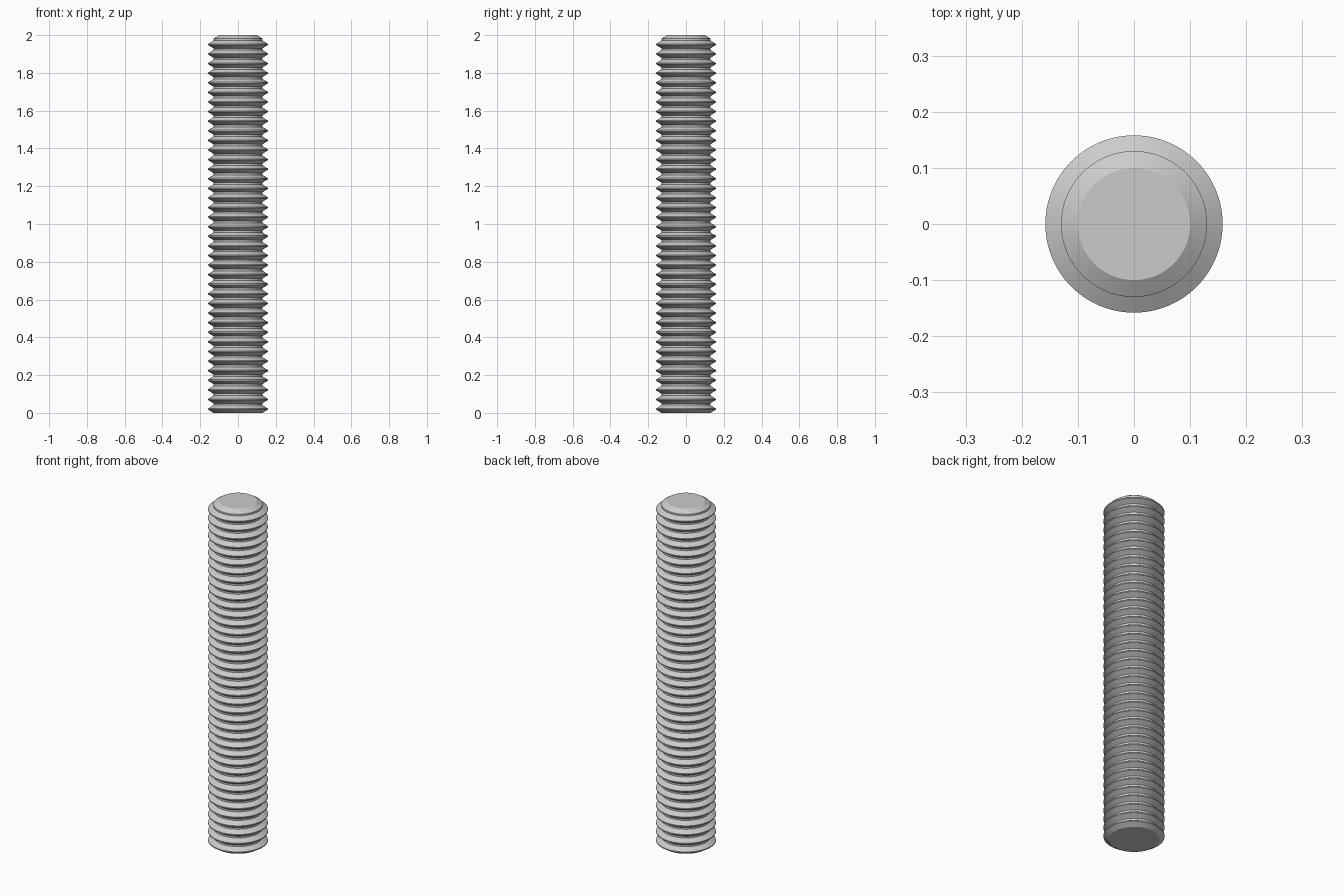
import bpy, bmesh, math

cube = bpy.data.objects.get("Cube")
if cube:
    bpy.data.objects.remove(cube, do_unlink=True)

CREST, ROOT = 0.158, 0.13      # thread radii
TURNS, PITCH = 39, 0.0508      # number of ridges and their spacing
FLANK, FLAT = 0.0175, 0.006    # height of a sloped flank and of a crest
TIP = 0.1                      # radius of the flat top
SEGMENTS = 96

# Steel material
steel = bpy.data.materials.new("grey_steel")
steel.use_nodes = True
color = (0.6, 0.6, 0.6, 1.0)
steel.diffuse_color = color
steel.node_tree.nodes["Principled BSDF"].inputs["Base Color"].default_value = color

# Half profile: flat base, repeated ridges with flat roots, chamfered tip
profile = [(0, 0)]
for i in range(TURNS):
    z = i * PITCH
    profile += [(ROOT, z), (CREST, z + FLANK),
                (CREST, z + FLANK + FLAT), (ROOT, z + 2 * FLANK + FLAT)]
profile += [(ROOT, TURNS * PITCH), (TIP, 2.0), (0, 2.0)]

# Revolve the profile around the z axis
bm = bmesh.new()
verts = [bm.verts.new((r, 0, z)) for r, z in profile]
edges = [bm.edges.new(pair) for pair in zip(verts, verts[1:])]
bmesh.ops.spin(bm, geom=verts + edges, cent=(0, 0, 0), axis=(0, 0, 1),
               angle=math.tau, steps=SEGMENTS, use_merge=False)
bmesh.ops.remove_doubles(bm, verts=bm.verts, dist=0.0001)
bmesh.ops.recalc_face_normals(bm, faces=bm.faces)

mesh = bpy.data.meshes.new("threaded_rod")
bm.to_mesh(mesh)
bm.free()
mesh.materials.append(steel)
rod = bpy.data.objects.new("threaded_rod", mesh)
bpy.context.collection.objects.link(rod)

# Smooth around the rod, sharp at the thread edges
bpy.ops.object.select_all(action='DESELECT')
rod.select_set(True)
bpy.context.view_layer.objects.active = rod
bpy.ops.object.shade_smooth_by_angle(angle=math.radians(25))
